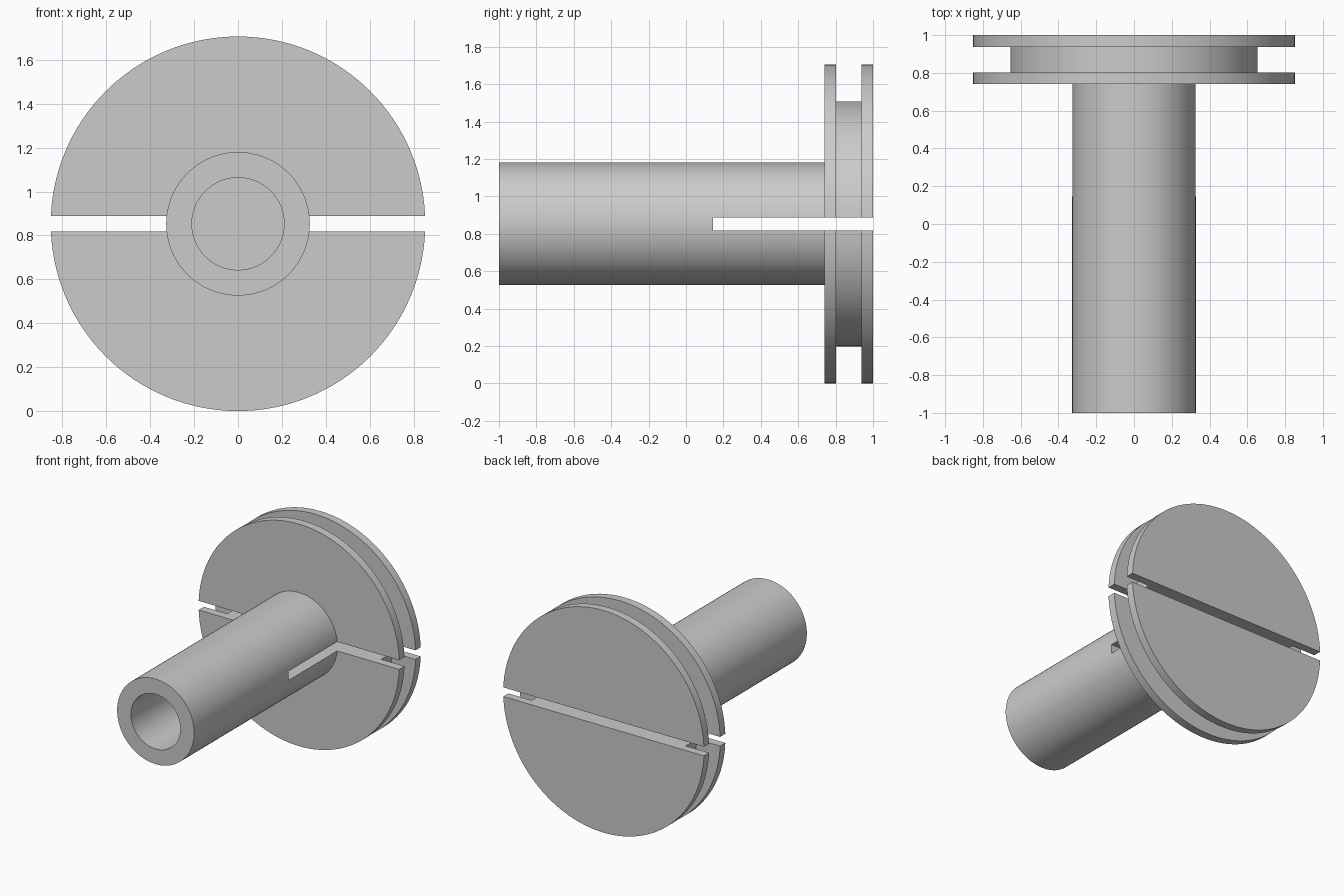
import bpy, bmesh, math
from mathutils import Matrix, Vector

if "Cube" in bpy.data.objects:
    bpy.data.objects.remove(bpy.data.objects["Cube"], do_unlink=True)

AXIS_Z = 0.853
SEGMENTS = 128

grey = bpy.data.materials.new("plain grey")
grey.use_nodes = True
colour = (0.6, 0.6, 0.6, 1)
grey.diffuse_color = colour
grey.node_tree.nodes["Principled BSDF"].inputs["Base Color"].default_value = colour


def make_object(name, bm):
    bmesh.ops.recalc_face_normals(bm, faces=bm.faces[:])
    mesh = bpy.data.meshes.new(name)
    bm.to_mesh(mesh)
    bm.free()
    mesh.materials.append(grey)
    obj = bpy.data.objects.new(name, mesh)
    bpy.context.collection.objects.link(obj)
    return obj


def lathe(name, profile):
    """Turn (radius, y) points around the long axis, capping both ends."""
    bm = bmesh.new()
    rings = []
    for r, y in profile:
        angles = [2 * math.pi * i / SEGMENTS for i in range(SEGMENTS)]
        rings.append([bm.verts.new((r * math.cos(a), y, AXIS_Z + r * math.sin(a)))
                      for a in angles])
    for a, b in zip(rings, rings[1:]):
        for i in range(SEGMENTS):
            j = (i + 1) % SEGMENTS
            bm.faces.new((a[i], a[j], b[j], b[i]))
    bm.faces.new(rings[0])
    bm.faces.new(rings[-1])
    return make_object(name, bm)


# Hollow shaft with a blind bore, ending in a grooved double flange
body = lathe("slotted_grooved_plug", [
    (0.21, 0.0), (0.21, -1), (0.327, -1), (0.327, 0.74),
    (0.853, 0.74), (0.853, 0.803), (0.655, 0.803),
    (0.655, 0.938), (0.853, 0.938), (0.853, 1)])

# Slot cutter across the flange and into the shaft
bm = bmesh.new()
bmesh.ops.create_cube(bm, size=1, matrix=Matrix.LocRotScale(
    Vector((0, 0.645, AXIS_Z)), None, Vector((2, 1, 0.07))))
cutter = make_object("slot_cutter", bm)
cutter.hide_render = True

cut = body.modifiers.new("slot", "BOOLEAN")
cut.operation = "DIFFERENCE"
cut.solver = "EXACT"
cut.object = cutter

bpy.ops.object.select_all(action="DESELECT")
body.select_set(True)
bpy.context.view_layer.objects.active = body
bpy.ops.object.modifier_apply(modifier="slot")
bpy.data.objects.remove(cutter, do_unlink=True)
bpy.ops.object.shade_smooth_by_angle(angle=math.radians(30))
